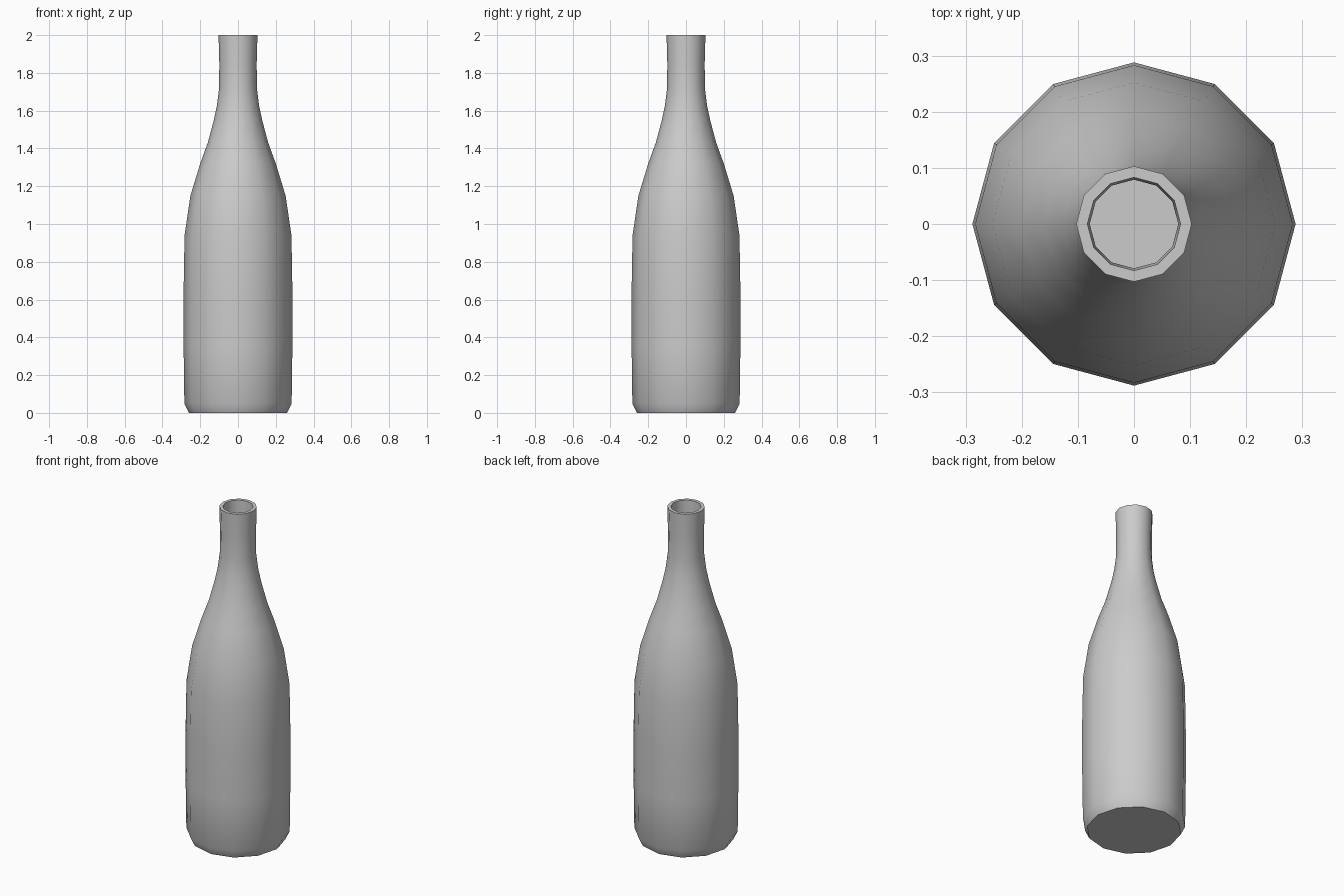
import bpy, bmesh, math

if "Cube" in bpy.data.objects:
    bpy.data.objects.remove(bpy.data.objects["Cube"])

SIDES = 12
WALL = 0.02

# Outer profile (radius, height), base to rim
outer = [(0.26, 0.0), (0.284, 0.05), (0.288, 0.35), (0.288, 0.65),
         (0.283, 0.94), (0.252, 1.15), (0.20, 1.32), (0.16, 1.43),
         (0.128, 1.55), (0.111, 1.63), (0.1, 1.72), (0.099, 1.85), (0.103, 2.0)]
# Inner profile runs back down from the rim to the inside floor
inner = [(r - WALL, max(z, WALL)) for r, z in reversed(outer)]


def ring(bm, r, z):
    return [bm.verts.new((r * math.cos(2 * math.pi * i / SIDES),
                          r * math.sin(2 * math.pi * i / SIDES), z))
            for i in range(SIDES)]


# Hollow twelve-sided bottle
bm = bmesh.new()
rings = [ring(bm, r, z) for r, z in outer + inner]
for a, b in zip(rings, rings[1:]):
    for i in range(SIDES):
        j = (i + 1) % SIDES
        bm.faces.new((a[i], a[j], b[j], b[i]))
bm.faces.new(rings[0][::-1])   # underside
bm.faces.new(rings[-1])        # inside floor
bmesh.ops.recalc_face_normals(bm, faces=bm.faces)

mesh = bpy.data.meshes.new("bottle")
bm.to_mesh(mesh)
bm.free()
bottle = bpy.data.objects.new("bottle", mesh)
bpy.context.collection.objects.link(bottle)
bpy.context.view_layer.objects.active = bottle
bottle.select_set(True)
bpy.ops.object.shade_smooth_by_angle(angle=math.radians(40))
